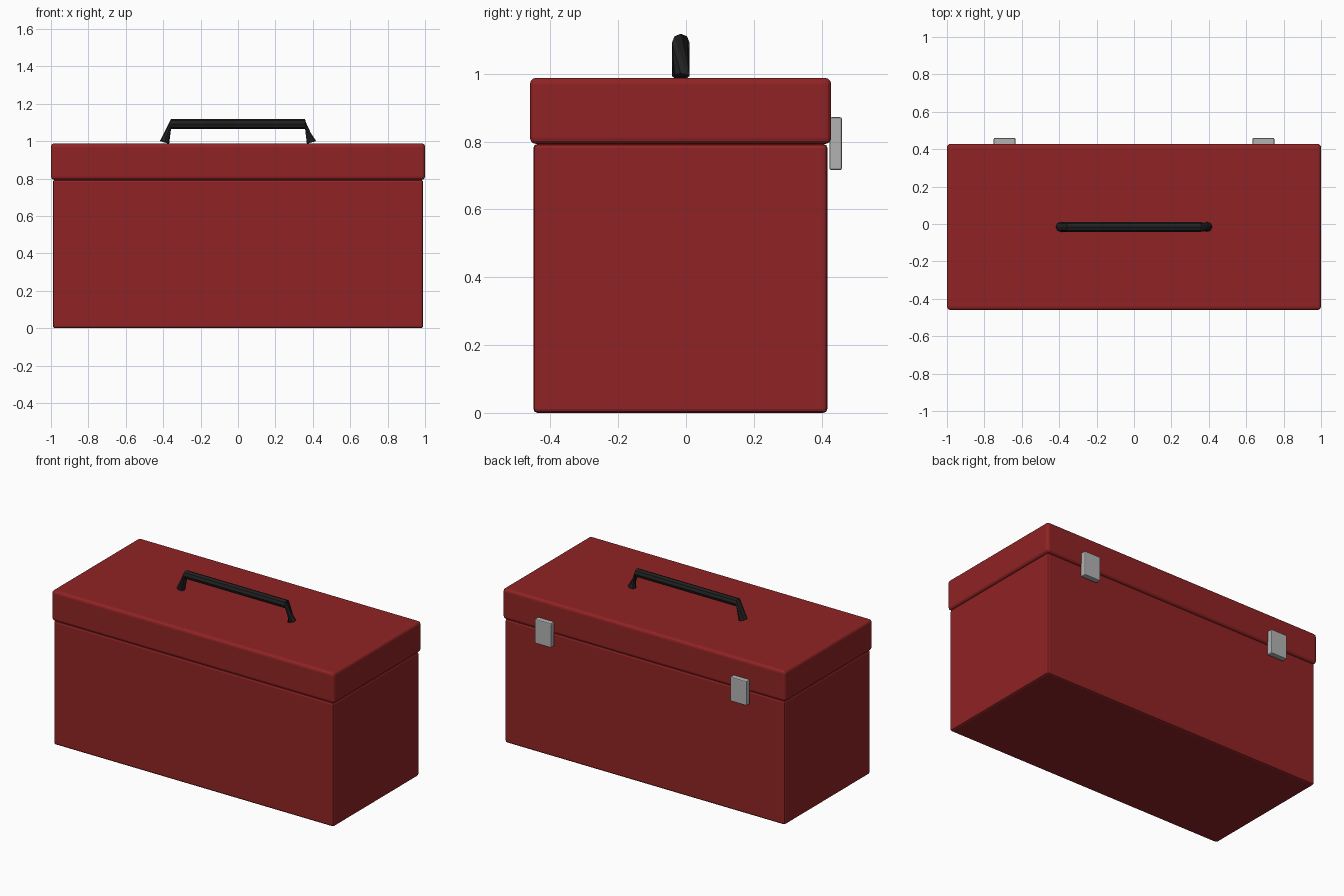
import bpy, bmesh, math
from mathutils import Vector

if "Cube" in bpy.data.objects:
    bpy.data.objects.remove(bpy.data.objects["Cube"])


def material(name, rgb):
    m = bpy.data.materials.new(name)
    m.diffuse_color = (*rgb, 1.0)
    m.use_nodes = True
    m.node_tree.nodes["Principled BSDF"].inputs["Base Color"].default_value = m.diffuse_color
    return m


RED = material("red_paint", (0.28, 0.017, 0.018))
BLACK = material("black_rubber", (0.015, 0.015, 0.015))
STEEL = material("grey_steel", (0.45, 0.45, 0.45))


def finish(bm, name, mat):
    bmesh.ops.recalc_face_normals(bm, faces=bm.faces)
    me = bpy.data.meshes.new(name)
    bm.to_mesh(me)
    bm.free()
    me.materials.append(mat)
    ob = bpy.data.objects.new(name, me)
    bpy.context.collection.objects.link(ob)
    return ob


def box(name, lo, hi, mat, bevel, segments=2):
    bm = bmesh.new()
    bmesh.ops.create_cube(bm, size=1.0)
    lo, hi = Vector(lo), Vector(hi)
    for v in bm.verts:
        v.co = Vector([l + (c + 0.5) * (h - l) for c, l, h in zip(v.co, lo, hi)])
    bmesh.ops.bevel(bm, geom=bm.edges[:], offset=bevel, segments=segments,
                    profile=0.5, affect='EDGES')
    return finish(bm, name, mat)


# Body and overhanging lid
box("body", (-0.99, -0.45, 0), (0.99, 0.417, 0.793), RED, 0.012)
box("lid", (-1, -0.46, 0.793), (1, 0.428, 0.988), RED, 0.018, 3)

# Two latches on the back
for side, x in (("left", -0.692), ("right", 0.692)):
    box(side + "_latch", (x - 0.058, 0.423, 0.716), (x + 0.058, 0.46, 0.872), STEEL, 0.006)

# Handle: octagonal tube lofted through four rings, right leg twisted
SIDES, R, Y = 8, 0.026, -0.0155
rings = [  # x, z, tilt of the ring from vertical, twist
    (-0.393, 0.993, math.radians(73), 0),
    (-0.358, 1.092, 0, 0),
    (0.358, 1.092, 0, 0),
    (0.393, 0.993, math.radians(-73), math.radians(90)),
]
bm = bmesh.new()
loops = []
for x, z, tilt, twist in rings:
    loop = []
    for i in range(SIDES):
        a = 2 * math.pi * i / SIDES + twist
        u = R * math.cos(a)
        loop.append(bm.verts.new((x - u * math.sin(tilt), Y + R * math.sin(a),
                                  z + u * math.cos(tilt))))
    loops.append(loop)
for a, b in zip(loops, loops[1:]):
    for i in range(SIDES):
        j = (i + 1) % SIDES
        bm.faces.new((a[i], a[j], b[j], b[i]))
bm.faces.new(loops[0])
bm.faces.new(loops[-1])
finish(bm, "handle", BLACK)
